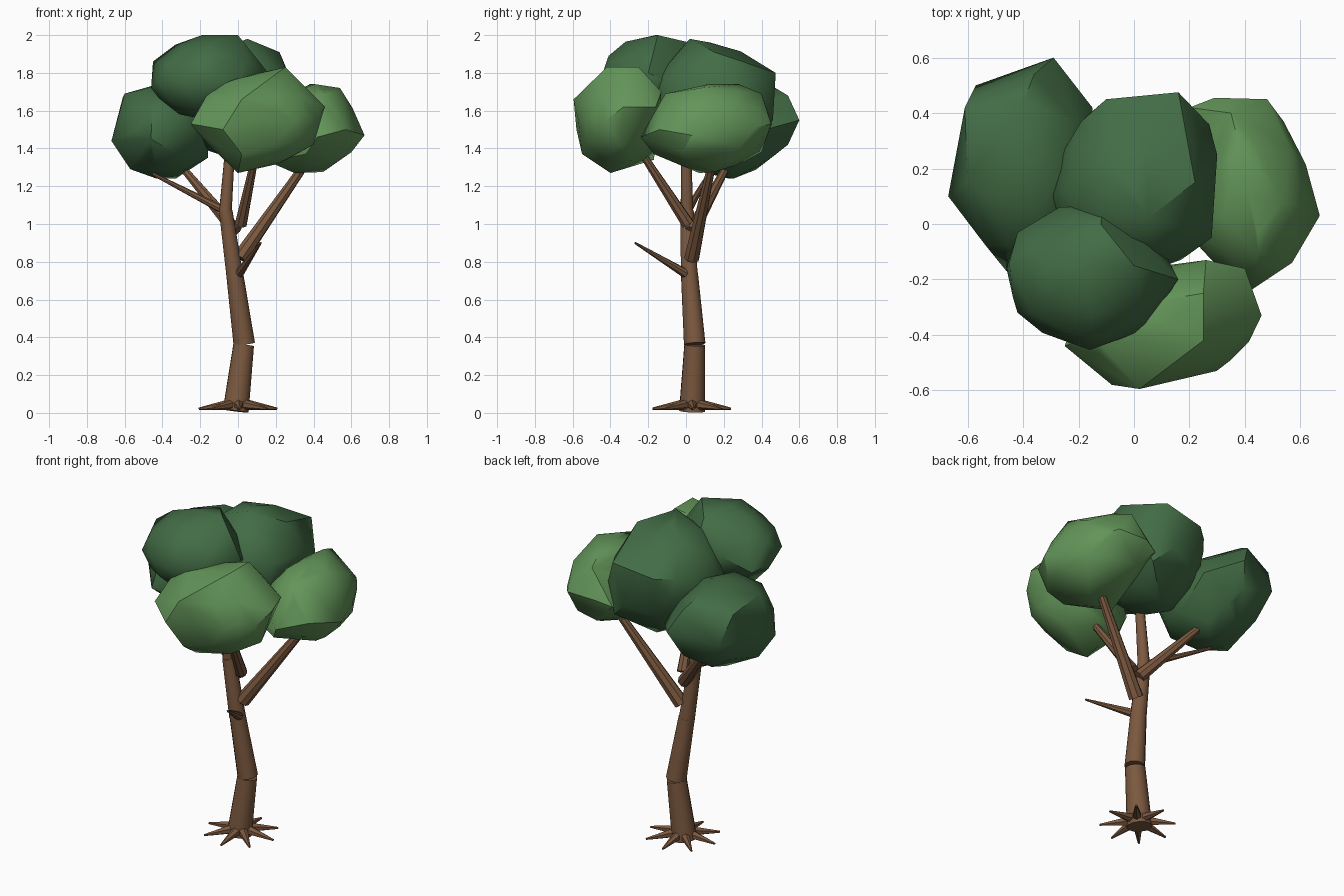
import bpy, bmesh
from math import cos, sin, radians
from mathutils import Vector, Matrix

def mat(name, r, g, b):
    m = bpy.data.materials.new(name)
    m.diffuse_color = (r, g, b, 1)
    return m

BARK = mat("bark", 0.2, 0.1, 0.05)
DARK = mat("dark_leaf", 0.055, 0.15, 0.06)
LIGHT = mat("light_leaf", 0.125, 0.3, 0.1)

def finish(name, bm, material, angle):
    bmesh.ops.recalc_face_normals(bm, faces=bm.faces)
    me = bpy.data.meshes.new(name)
    bm.to_mesh(me)
    bm.free()
    me.materials.append(material)
    ob = bpy.data.objects.new(name, me)
    bpy.context.collection.objects.link(ob)
    bpy.ops.object.select_all(action='DESELECT')
    bpy.context.view_layer.objects.active = ob
    ob.select_set(True)
    bpy.ops.object.shade_smooth_by_angle(angle=radians(angle))

def limb(name, a, b, r1, r2, sides=8, angle=30):
    a, b = Vector(a), Vector(b)
    d = b - a
    M = Matrix.Translation((a + b) / 2) @ d.to_track_quat('Z', 'Y').to_matrix().to_4x4()
    bm = bmesh.new()
    bmesh.ops.create_cone(bm, cap_ends=True, segments=sides, radius1=r1,
                          radius2=r2, depth=d.length, matrix=M)
    finish(name, bm, BARK, angle)

def leaf_clump(name, material, centre, radii, corners):
    # ellipsoid and outstanding corner points, wrapped in one hull
    bm = bmesh.new()
    M = Matrix.Translation(centre) @ Matrix.Diagonal((*radii, 1))
    bmesh.ops.create_icosphere(bm, subdivisions=2, radius=1, matrix=M)
    pts = [v.co.copy() for v in bm.verts] + [Vector(c) for c in corners]
    bm.free()
    bm = bmesh.new()
    for p in pts:
        bm.verts.new(p)
    bmesh.ops.convex_hull(bm, input=bm.verts[:])
    bmesh.ops.delete(bm, geom=[v for v in bm.verts if not v.link_faces], context='VERTS')
    finish(name, bm, material, 35)

# Trunk
limb("trunk_lower", (-0.012, 0.032, 0.01), (0.03, 0.046, 0.36), 0.07, 0.056, 12, 40)
limb("trunk_middle", (0.033, 0.046, 0.365), (-0.018, 0.018, 0.74), 0.057, 0.045, 12, 40)
limb("trunk_upper", (-0.016, 0.018, 0.72), (-0.065, 0.005, 1.07), 0.046, 0.037, 12, 40)
limb("trunk_top", (-0.067, 0.005, 1.06), (-0.035, 0.0, 1.5), 0.034, 0.024, 12, 40)

# Branches
limb("front_stub", (0.0, 0.01, 0.73), (0.12, -0.27, 0.9), 0.026, 0.006)
limb("right_branch", (0.01, 0.03, 0.82), (0.4, 0.15, 1.38), 0.042, 0.02)
limb("front_branch", (0.015, 0.01, 1.0), (0.1, -0.25, 1.4), 0.034, 0.018)
limb("left_branch", (-0.01, 0.03, 0.96), (-0.32, 0.23, 1.33), 0.038, 0.018)
limb("thin_left_branch", (-0.07, 0.01, 1.07), (-0.45, 0.12, 1.265), 0.022, 0.009)

# Roots
for i in range(8):
    t = radians(45 * i + 3)
    limb("root_%d" % i, (0.03 * cos(t), 0.03 + 0.03 * sin(t), 0.046),
         (0.208 * cos(t), 0.03 + 0.208 * sin(t), 0.022), 0.03, 0.006, 6)

# Foliage
leaf_clump("foliage_left", DARK, (-0.39, 0.20, 1.50), (0.25, 0.34, 0.25), [
    (-0.67, 0.10, 1.44), (-0.61, 0.42, 1.67), (-0.57, 0.50, 1.5), (-0.29, 0.60, 1.55),
    (-0.15, 0.42, 1.5), (-0.46, -0.17, 1.45), (-0.43, 0.23, 1.24), (-0.33, 0.25, 1.24),
    (-0.40, 0.44, 1.74), (-0.36, 0.54, 1.68), (-0.34, 0.54, 1.42), (-0.3, 0.45, 1.35),
    (-0.57, 0.12, 1.29), (-0.16, 0.20, 1.35), (-0.60, 0.15, 1.69)])
leaf_clump("foliage_right", LIGHT, (0.41, 0.12, 1.51), (0.22, 0.31, 0.23), [
    (0.67, 0.03, 1.47), (0.57, -0.14, 1.5), (0.42, -0.24, 1.46), (0.48, 0.45, 1.53),
    (0.29, 0.455, 1.53), (0.38, 0.28, 1.74), (0.30, 0.07, 1.27), (0.54, 0.08, 1.72),
    (0.45, 0.15, 1.275), (0.60, -0.02, 1.38), (0.16, 0.0, 1.33), (0.36, -0.17, 1.37),
    (0.20, 0.42, 1.5), (0.32, 0.40, 1.38), (0.35, 0.40, 1.69), (0.45, -0.11, 1.69)])
leaf_clump("foliage_front", LIGHT, (0.11, -0.36, 1.55), (0.32, 0.21, 0.25), [
    (-0.25, -0.44, 1.53), (-0.08, -0.58, 1.5), (0.02, -0.595, 1.66), (0.46, -0.33, 1.62),
    (0.40, -0.16, 1.62), (0.25, -0.42, 1.83), (0.25, -0.25, 1.83), (0.0, -0.40, 1.27),
    (0.35, -0.49, 1.58), (0.0, -0.17, 1.34), (0.02, -0.55, 1.37), (0.26, -0.13, 1.7),
    (0.22, -0.35, 1.32), (0.40, -0.35, 1.42), (-0.15, -0.40, 1.71)])
leaf_clump("foliage_centre", DARK, (0.0, 0.13, 1.65), (0.29, 0.32, 0.31), [
    (0.05, 0.02, 1.98), (0.16, 0.475, 1.80), (-0.10, 0.45, 1.76), (0.30, 0.25, 1.72),
    (0.28, -0.05, 1.75), (0.22, 0.15, 1.91), (0.10, 0.46, 1.55), (-0.30, 0.1, 1.68),
    (-0.19, 0.37, 1.75), (0.27, 0.36, 1.62), (0.20, 0.40, 1.45), (0.02, 0.25, 1.33)])
leaf_clump("foliage_top", DARK, (-0.16, -0.19, 1.76), (0.29, 0.25, 0.21), [
    (-0.46, -0.16, 1.72), (-0.45, -0.14, 1.86), (-0.19, -0.16, 2.0), (0.0, -0.15, 2.0),
    (0.16, -0.20, 1.80), (-0.42, -0.32, 1.75), (-0.16, -0.455, 1.76), (-0.42, -0.03, 1.7),
    (-0.15, -0.41, 1.89), (-0.15, -0.32, 1.965), (-0.12, 0.0, 1.965), (-0.27, 0.06, 1.8),
    (-0.11, 0.07, 1.82), (0.04, -0.37, 1.76), (-0.33, -0.15, 1.95)])
